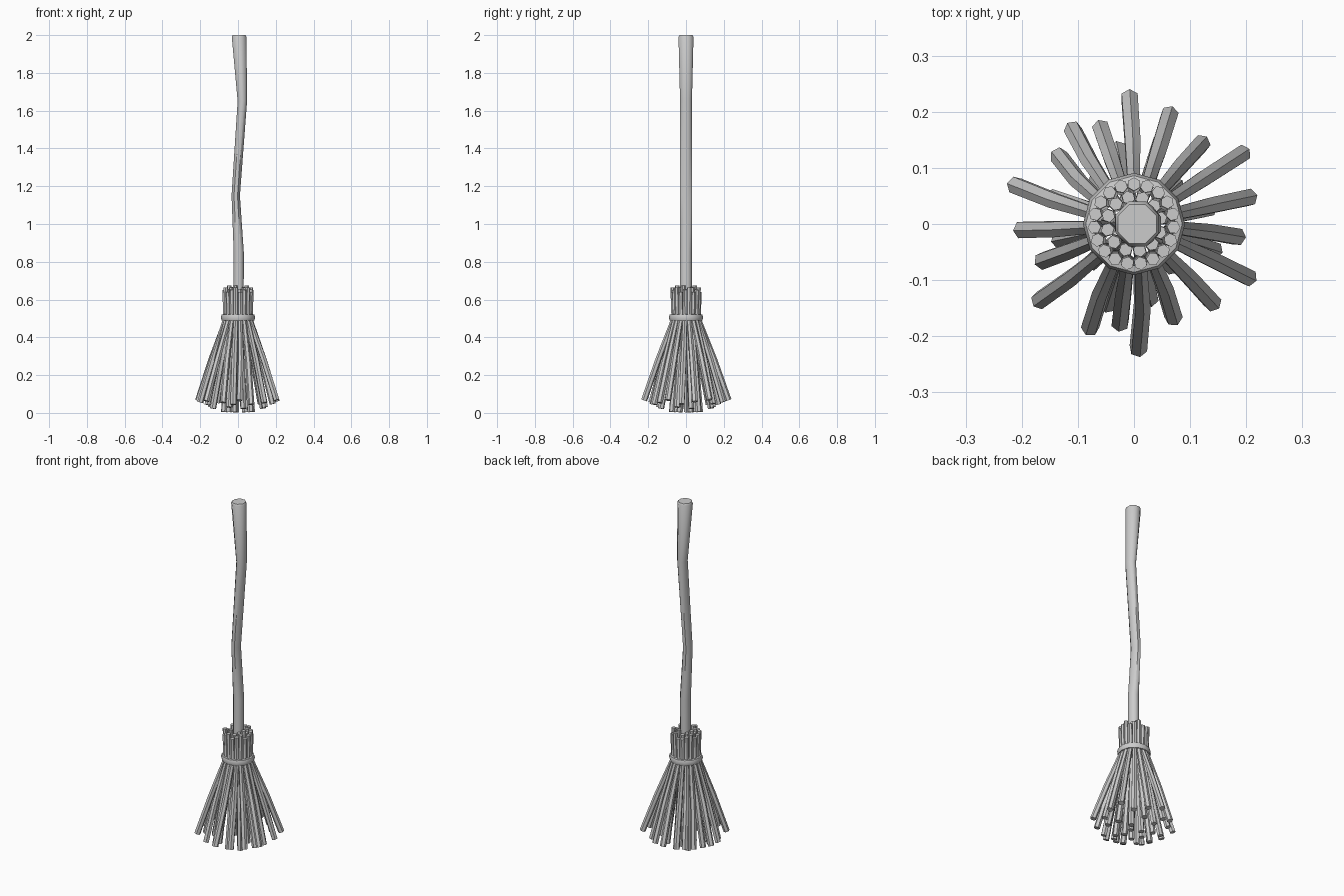
import bpy, bmesh, math
from mathutils import Vector

if "Cube" in bpy.data.objects:
    bpy.data.objects.remove(bpy.data.objects["Cube"])

grey = bpy.data.materials.new("plain grey")
grey.diffuse_color = (0.6, 0.6, 0.6, 1)
grey.use_nodes = True
grey.node_tree.nodes["Principled BSDF"].inputs["Base Color"].default_value = grey.diffuse_color


def add_tube(bm, stations, sides, level=False, turn=0.0):
    """Loft rings through (centre, rx, ry) stations and cap both ends."""
    pts = [Vector(s[0]) for s in stations]
    rings = []
    for i, (c, rx, ry) in enumerate(stations):
        d = (pts[min(i + 1, len(pts) - 1)] - pts[max(i - 1, 0)]).normalized()
        if level:
            d = Vector((0, 0, 1))
        side = Vector((0, 1, 0)) if level else d.cross(Vector((pts[0].x, pts[0].y, 0))).normalized()
        u = side.cross(d).normalized()
        ring = []
        for k in range(sides):
            a = 2 * math.pi * k / sides + turn
            ring.append(bm.verts.new(pts[i] + u * (rx * math.cos(a)) + side * (ry * math.sin(a))))
        rings.append(ring)
    for a, b in zip(rings, rings[1:]):
        for k in range(sides):
            j = (k + 1) % sides
            bm.faces.new((a[k], a[j], b[j], b[k]))
    bm.faces.new(rings[0])
    bm.faces.new(rings[-1])


def finish(bm, name, angle=50):
    bmesh.ops.recalc_face_normals(bm, faces=bm.faces)
    me = bpy.data.meshes.new(name)
    bm.to_mesh(me)
    bm.free()
    me.materials.append(grey)
    me.shade_smooth()
    me.set_sharp_from_angle(angle=math.radians(angle))
    ob = bpy.data.objects.new(name, me)
    bpy.context.collection.objects.link(ob)
    return ob


# crooked handle, thickest at the top
bm = bmesh.new()
handle = [(0.003, 0.45, 0.029, 0.033), (0.004, 0.85, 0.029, 0.033),
          (-0.012, 1.15, 0.024, 0.033), (0.023, 1.65, 0.027, 0.034),
          (0.006, 1.99, 0.042, 0.043), (0.006, 2.0, 0.037, 0.038)]
add_tube(bm, [((x, 0, z), rx, ry) for x, z, rx, ry in handle], 8, True, math.pi / 8)
finish(bm, "handle")


def twig(bm, deg, reach, top_r, top_z, waist_r, r=0.0165, skew=0.0):
    a, b = math.radians(deg), math.radians(deg + skew)
    tip_z = max(0.07 - (0.23 - reach) * 0.5, 0.004)

    def at(rad, z, ang):
        return (rad * math.cos(ang), rad * math.sin(ang), z)
    mid_r = waist_r + (reach - waist_r) * 0.52
    add_tube(bm, [(at(top_r, top_z, b), 0.012, 0.012),
                  (at(waist_r, 0.50, b), 0.0125, 0.0125),
                  (at(mid_r, 0.5 + (tip_z - 0.5) * 0.5, (a + b) / 2), 0.016, 0.016),
                  (at(reach, tip_z, a), r, r)], 6)


# outer twigs: (angle, reach of the tip)
outer = [(92, .225), (72, .205), (50, .187), (33, .23), (13, .21), (-7, .185),
         (-25, .225), (-45, .198), (-67, .18), (-88, .222), (-98, .178),
         (-113, .2), (-141, .216), (-158, .175), (-177, .2), (162, .222),
         (138, .18), (123, .2), (109, .18)]
bm = bmesh.new()
for i, (deg, reach) in enumerate(outer):
    even = 90 - i * 360 / len(outer)
    skew = (even - deg + 180) % 360 - 180
    twig(bm, deg, reach, 0.071, 0.64 + 0.012 * (i * 2 % 3), 0.066, skew=skew)
finish(bm, "outer_twigs")

# inner twigs hang lower and steeper
bm = bmesh.new()
for i in range(12):
    twig(bm, i * 30 + 12, (0.135, 0.10, 0.15)[i % 3], 0.048, 0.655 + 0.01 * (i % 3), 0.045)
for i in range(5):
    twig(bm, i * 72 + 30, 0.05, 0.02, 0.55, 0.02)
finish(bm, "inner_twigs")

# binding ring around the bundle
bm = bmesh.new()
profile = [(0.074, 0.487), (0.086, 0.49), (0.091, 0.505), (0.086, 0.52), (0.074, 0.523)]
N = 12
loops = [[bm.verts.new((r * math.cos(2 * math.pi * k / N), r * math.sin(2 * math.pi * k / N), z))
          for r, z in profile] for k in range(N)]
for k in range(N):
    p, q = loops[k], loops[(k + 1) % N]
    for j in range(len(profile)):
        m = (j + 1) % len(profile)
        bm.faces.new((p[j], q[j], q[m], p[m]))
finish(bm, "binding_ring")
